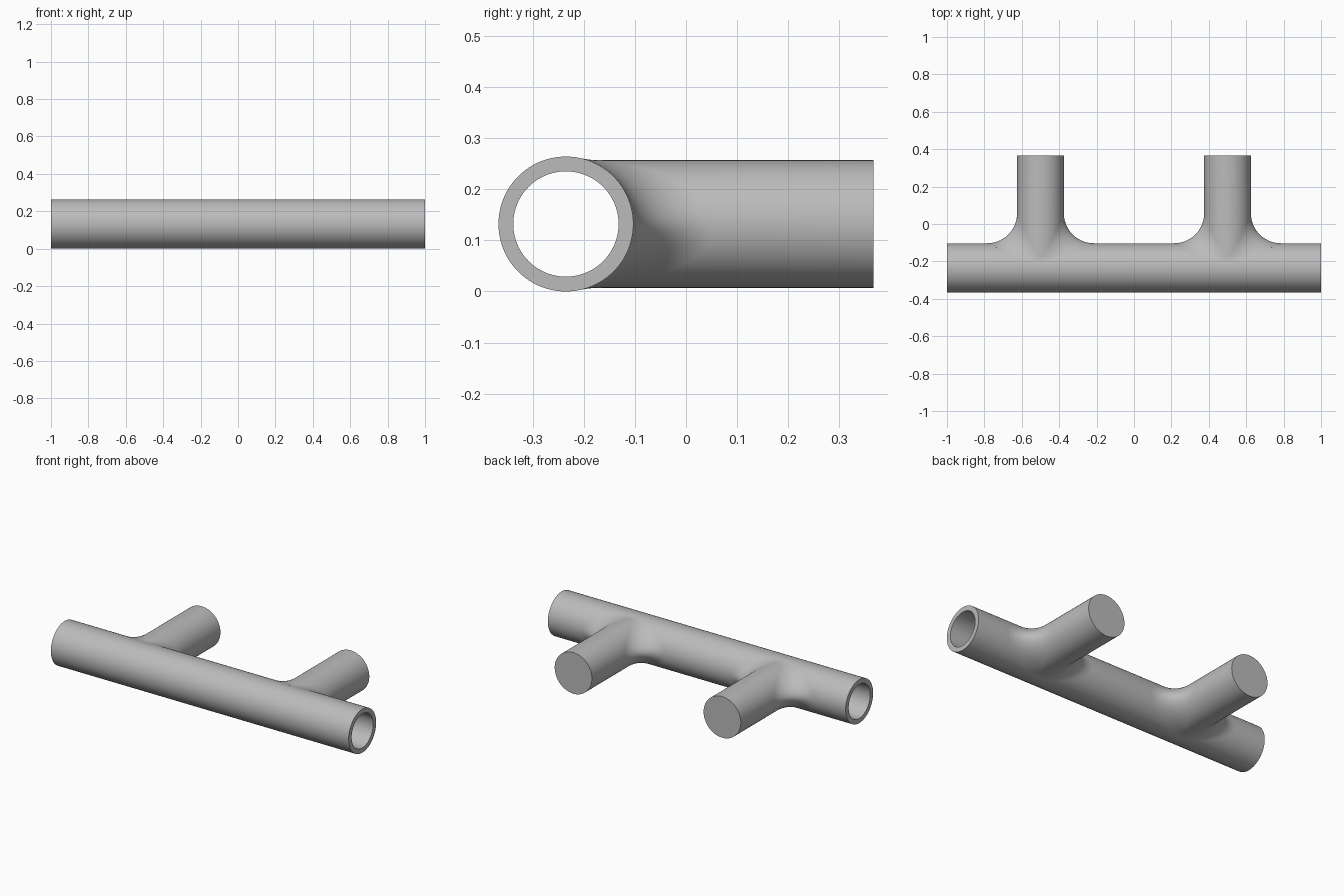
import bpy, bmesh, math
from mathutils import Vector

cube = bpy.data.objects.get("Cube")
if cube:
    bpy.data.objects.remove(cube)

TUBE_R, BORE_R, POST_R, FILLET_R = 0.132, 0.103, 0.125, 0.16
AXIS_Y, AXIS_Z, END_Y = -0.235, 0.132, 0.367
SEGMENTS, ARC_STEPS = 96, 14

grey = bpy.data.materials.new("Satin grey")
grey.use_nodes = True
colour = (0.5, 0.5, 0.5, 1)
grey.diffuse_color = colour
grey.node_tree.nodes["Principled BSDF"].inputs["Base Color"].default_value = colour


def bridge(bm, a, b):
    """Join two closed rings of vertices with quads."""
    for i in range(len(a)):
        j = (i + 1) % len(a)
        bm.faces.new((a[i], a[j], b[j], b[i]))


def finish(bm, name, location):
    mesh = bpy.data.meshes.new(name)
    bm.to_mesh(mesh)
    bm.free()
    mesh.materials.append(grey)
    obj = bpy.data.objects.new(name, mesh)
    obj.location = location
    bpy.context.collection.objects.link(obj)
    bpy.ops.object.select_all(action="DESELECT")
    obj.select_set(True)
    bpy.context.view_layer.objects.active = obj
    bpy.ops.object.shade_smooth_by_angle(angle=math.radians(35))
    return obj


def ring_angles():
    return [math.tau * i / SEGMENTS for i in range(SEGMENTS)]


def make_tube():
    """Hollow main bar along x, open at both ends."""
    bm = bmesh.new()
    profile = [(-1, TUBE_R), (1, TUBE_R), (1, BORE_R), (-1, BORE_R)]
    rings = [[bm.verts.new((x, r * math.cos(a), r * math.sin(a)))
              for a in ring_angles()] for x, r in profile]
    for k in range(4):
        bridge(bm, rings[k], rings[(k + 1) % 4])
    bmesh.ops.recalc_face_normals(bm, faces=bm.faces[:])
    finish(bm, "main_tube", (0, AXIS_Y, AXIS_Z))


def post_profile(angle):
    """Points from the free end, down the post and round the fillet into the tube."""
    out = Vector((math.cos(angle), 0, math.sin(angle)))
    centre = out * (POST_R + FILLET_R)
    centre.y = math.sqrt((TUBE_R + FILLET_R) ** 2 - centre.z ** 2)
    to_tube = -Vector((0, centre.y, centre.z)).normalized()
    end = out * POST_R
    end.y = END_Y - AXIS_Y
    points = [end]
    for k in range(ARC_STEPS + 1):
        points.append(centre + (-out).slerp(to_tube, k / ARC_STEPS) * FILLET_R)
    # Tuck the rim into the tube wall
    foot = points[-1]
    points.append(Vector((foot.x, foot.y * 0.95, foot.z * 0.95)))
    return points


def make_post(name, x):
    """Solid post with a rolled fillet where it meets the tube."""
    bm = bmesh.new()
    columns = [[bm.verts.new(p) for p in post_profile(a)] for a in ring_angles()]
    rings = list(zip(*columns))
    for a, b in zip(rings, rings[1:]):
        bridge(bm, a, b)
    cap = bm.faces.new(rings[0])
    bmesh.ops.recalc_face_normals(bm, faces=bm.faces[:])
    if cap.normal.y < 0:
        bmesh.ops.reverse_faces(bm, faces=bm.faces[:])
    finish(bm, name, (x, AXIS_Y, AXIS_Z))


make_tube()
for side, x in (("left", 0.5), ("right", -0.5)):
    make_post(side + "_post", x)
